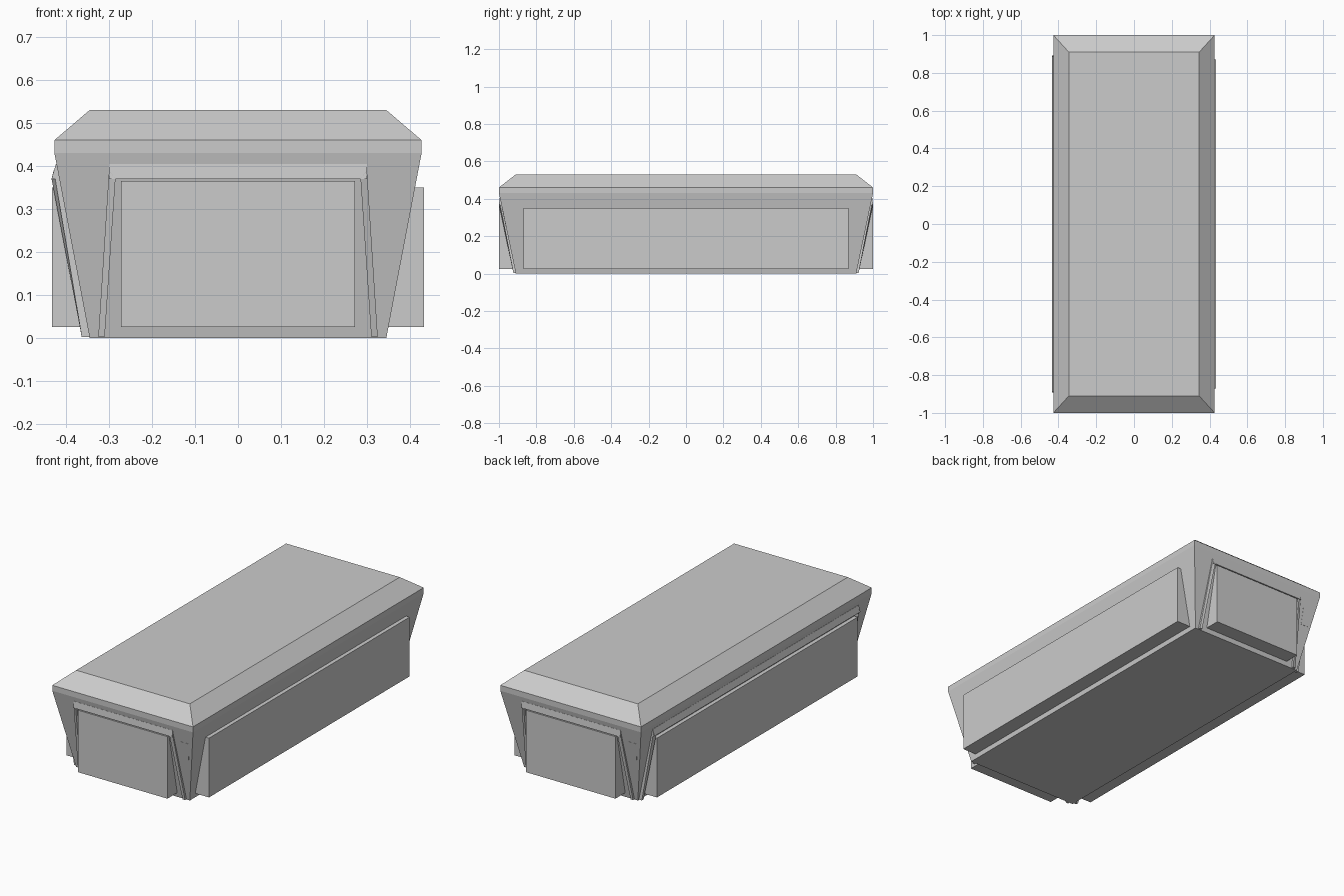
import bpy, bmesh
from mathutils import Matrix
from math import pi

if "Cube" in bpy.data.objects:
    bpy.data.objects.remove(bpy.data.objects["Cube"])


def make_object(name, bm):
    bmesh.ops.recalc_face_normals(bm, faces=bm.faces)
    me = bpy.data.meshes.new(name)
    bm.to_mesh(me)
    bm.free()
    ob = bpy.data.objects.new(name, me)
    bpy.context.collection.objects.link(ob)
    return ob


def box(name, x0, x1, y0, y1, z0, z1):
    bm = bmesh.new()
    bmesh.ops.create_cube(bm, size=1)
    bm.transform(Matrix.Translation(((x0 + x1) / 2, (y0 + y1) / 2, (z0 + z1) / 2))
                 @ Matrix.Diagonal((x1 - x0, y1 - y0, z1 - z0, 1)))
    return make_object(name, bm)


def loft(bm, rings):
    """Skin closed rings of equal length and cap both ends."""
    vs = [[bm.verts.new(p) for p in r] for r in rings]
    n = len(vs[0])
    for a, b in zip(vs, vs[1:]):
        for i in range(n):
            j = (i + 1) % n
            bm.faces.new((a[i], a[j], b[j], b[i]))
    bm.faces.new(vs[0])
    bm.faces.new(vs[-1])


# Container hull: flared walls with a chamfered roof
LEVELS = [(0.345, 0.91, 0), (0.427, 1.0, 0.43), (0.427, 1.0, 0.46), (0.345, 0.91, 0.53)]
bm = bmesh.new()
loft(bm, [[(-w, -l, z), (w, -l, z), (w, l, z), (-w, l, z)] for w, l, z in LEVELS])
make_object("container_body", bm)

# Upright panels on the four walls
for s, side in ((-1, "left"), (1, "right")):
    xs = sorted((s * 0.30, s * 0.433))
    box(side + "_panel", *xs, -0.87, 0.87, 0.025, 0.35)
for s, side in ((-1, "front"), (1, "back")):
    ys = sorted((s * 0.85, s * 1.0))
    box(side + "_panel", -0.272, 0.272, *ys, 0.025, 0.365)


def wall_prism(bm, outline, base, slope, angle):
    """Solid on a flared wall; outline holds (u, z, stand-off), wall faces -y before turning."""
    turn = Matrix.Rotation(angle, 4, 'Z')
    part = bmesh.new()
    loft(part, [[(u, -(base + slope * z + off * k - 0.02 * (1 - k)), z) for u, z, off in outline]
                for k in (0, 1)])
    part.transform(turn)
    me = bpy.data.meshes.new("tmp")
    part.to_mesh(me)
    part.free()
    bm.from_mesh(me)
    bpy.data.meshes.remove(me)


# Door frames: wedge-shaped hood and slanting jambs (front, back and left side)
FRAMES = [("front", 0.91, 0.209, 0, 0.30, 0.325, 0.0125),
          ("back", 0.91, 0.209, pi, 0.30, 0.325, 0.0125),
          ("left", 0.345, 0.191, -pi / 2, 0.893, 0.902, 0.018)]
for side, base, slope, angle, top, bottom, out in FRAMES:
    bm = bmesh.new()
    wall_prism(bm, [(-top, 0.37, out), (top, 0.37, out), (top, 0.405, 0.001),
                    (-top, 0.405, 0.001)], base, slope, angle)
    for s in (-1, 1):
        wall_prism(bm, [(s * top, 0.39, out * 0.5), (s * (top - 0.015), 0.37, out),
                        (s * (bottom - 0.015), 0.002, out), (s * bottom, 0.002, out)],
                   base, slope, angle)
    make_object(side + "_door_frame", bm)

# Small flush control plates beside the end doors
for side, angle in (("front", 0), ("back", pi)):
    bm = bmesh.new()
    wall_prism(bm, [(0.33, 0.25, 0.001), (0.375, 0.25, 0.001), (0.392, 0.35, 0.001),
                    (0.33, 0.35, 0.001)], 0.91, 0.209, angle)
    make_object(side + "_control_plate", bm)
